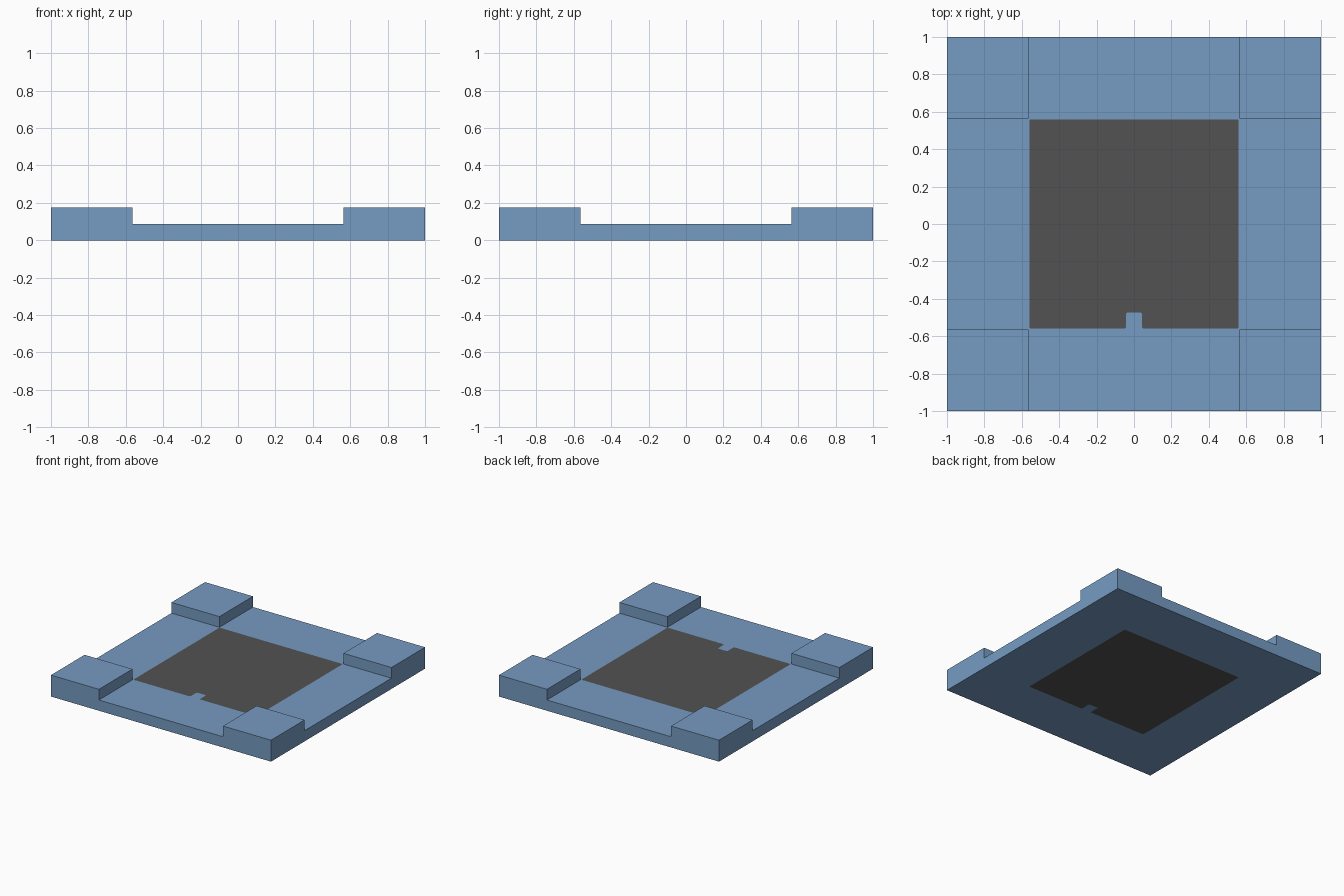
import bpy, bmesh, math

cube = bpy.data.objects.get("Cube")
if cube:
    bpy.data.objects.remove(cube, do_unlink=True)

HALF = 1.0        # half width of the tile
BASE_H = 0.088    # height of the slab
BLOCK_H = 0.176   # height of the corner blocks
BLOCK_IN = 0.564  # inner edge of the corner blocks
PANEL = 0.56      # half width of the dark panel
NOTCH_X, NOTCH_Y = 0.043, -0.473
ROUND = 0.011     # corner radius of the panel outline


def make_material(name, color):
    mat = bpy.data.materials.new(name)
    mat.use_nodes = True
    mat.diffuse_color = color
    mat.node_tree.nodes["Principled BSDF"].inputs["Base Color"].default_value = color
    return mat


def rounded(points, r, steps=3):
    """Round every right-angled corner of a closed outline."""
    out = []
    n = len(points)
    for i, (x, y) in enumerate(points):
        (px, py), (nx, ny) = points[i - 1], points[(i + 1) % n]
        a = (math.copysign(r, px - x) if abs(px - x) > 1e-6 else 0,
             math.copysign(r, py - y) if abs(py - y) > 1e-6 else 0)
        b = (math.copysign(r, nx - x) if abs(nx - x) > 1e-6 else 0,
             math.copysign(r, ny - y) if abs(ny - y) > 1e-6 else 0)
        for k in range(steps + 1):
            t = math.pi / 2 * k / steps
            s, c = 1 - math.sin(t), 1 - math.cos(t)
            out.append((x + a[0] * s + b[0] * c, y + a[1] * s + b[1] * c))
    return out


def add_loop(bm, points):
    verts = [bm.verts.new((x, y, 0)) for x, y in points]
    edges = [bm.edges.new((verts[i - 1], verts[i])) for i in range(len(verts))]
    return verts, edges


bm = bmesh.new()

# Blue frame around the notched panel outline
square = [(-HALF, -HALF), (HALF, -HALF), (HALF, HALF), (-HALF, HALF)]
notched = [(-PANEL, -PANEL), (-NOTCH_X, -PANEL), (-NOTCH_X, NOTCH_Y),
           (NOTCH_X, NOTCH_Y), (NOTCH_X, -PANEL), (PANEL, -PANEL),
           (PANEL, PANEL), (-PANEL, PANEL)]
_, outer_edges = add_loop(bm, square)
panel_verts, panel_edges = add_loop(bm, rounded(notched, ROUND))
bmesh.ops.triangle_fill(bm, edges=outer_edges + panel_edges, use_beauty=True)

# Dark panel, flush with the frame
panel_face = bm.faces.new(panel_verts)
panel_face.material_index = 1

# Slab thickness: the same pattern shows above and below
bmesh.ops.recalc_face_normals(bm, faces=bm.faces[:])
result = bmesh.ops.extrude_face_region(bm, geom=bm.faces[:], use_keep_orig=True)
top = [g for g in result["geom"] if isinstance(g, bmesh.types.BMVert)]
bmesh.ops.translate(bm, verts=top, vec=(0, 0, BASE_H))

# Raised corner blocks
for axis in ((1, 0, 0), (0, 1, 0)):
    for side in (-1, 1):
        bmesh.ops.bisect_plane(bm, geom=bm.verts[:] + bm.edges[:] + bm.faces[:],
                               plane_co=[side * BLOCK_IN * a for a in axis],
                               plane_no=axis, dist=1e-5)
corners = []
for f in bm.faces:
    c = f.calc_center_median()
    if c.z > BASE_H - 1e-4 and abs(c.x) > BLOCK_IN and abs(c.y) > BLOCK_IN:
        corners.append(f)
result = bmesh.ops.extrude_face_region(bm, geom=corners)
raised = [g for g in result["geom"] if isinstance(g, bmesh.types.BMVert)]
bmesh.ops.translate(bm, verts=raised, vec=(0, 0, BLOCK_H - BASE_H))
bmesh.ops.recalc_face_normals(bm, faces=bm.faces[:])

mesh = bpy.data.meshes.new("tile_with_corner_blocks")
bm.to_mesh(mesh)
bm.free()
mesh.materials.append(make_material("soft blue", (0.181, 0.328, 0.539, 1)))
mesh.materials.append(make_material("dark grey", (0.084, 0.084, 0.084, 1)))
tile = bpy.data.objects.new("tile_with_corner_blocks", mesh)
bpy.context.collection.objects.link(tile)
